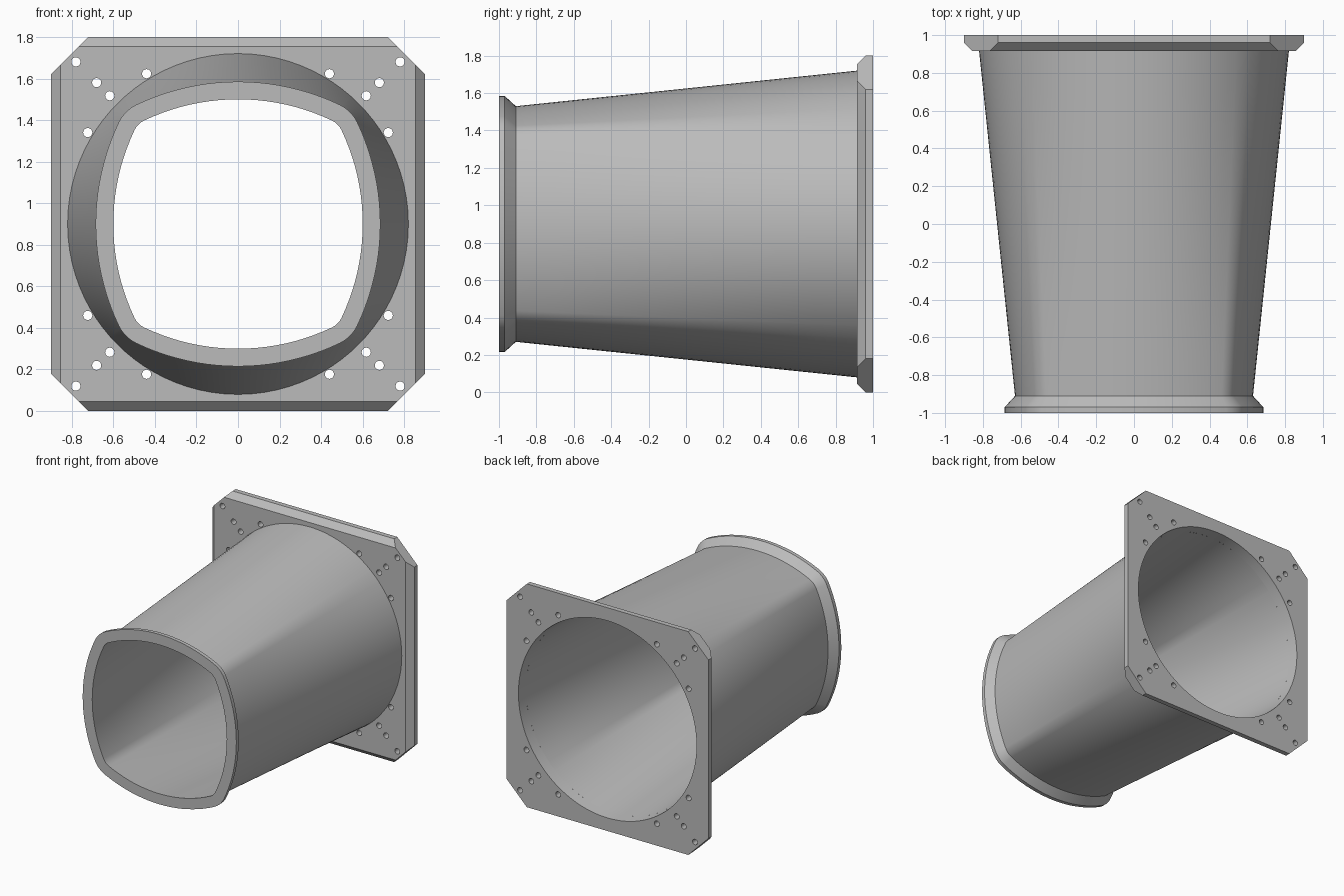
import bpy, bmesh
from math import sin, cos, atan2, sqrt, pi
from mathutils import Matrix, Vector

cube = bpy.data.objects.get("Cube")
if cube:
    bpy.data.objects.remove(cube, do_unlink=True)

MID_Z = 0.9
PLATE_FRONT, PLATE_BACK = 0.915, 1.0

grey = bpy.data.materials.new("plain grey")
grey.use_nodes = True
colour = (0.5, 0.5, 0.5, 1)
grey.diffuse_color = colour
grey.node_tree.nodes["Principled BSDF"].inputs["Base Color"].default_value = colour


def finish(bm, name):
    """Turn a bmesh into a named grey object."""
    bmesh.ops.recalc_face_normals(bm, faces=bm.faces)
    mesh = bpy.data.meshes.new(name)
    bm.to_mesh(mesh)
    bm.free()
    mesh.materials.append(grey)
    obj = bpy.data.objects.new(name, mesh)
    bpy.context.collection.objects.link(obj)
    return obj


def smooth(obj):
    bpy.ops.object.select_all(action="DESELECT")
    obj.select_set(True)
    bpy.context.view_layer.objects.active = obj
    bpy.ops.object.shade_smooth_by_angle(angle=pi / 6)


def bulged_square(offset, side_steps=10, corner_steps=10):
    """Square with bowed sides and rounded corners, as (x, z) points."""
    half, bow, fillet = 0.6, 1.05, 0.1
    d = bow - half
    k = (sqrt(2 * (bow - fillet) ** 2 - d * d) - d) / 2
    phi = atan2(k, k + d)
    quarter = []
    for i in range(-side_steps, side_steps):
        a = phi * i / side_steps
        quarter.append(((bow + offset) * cos(a) - d, (bow + offset) * sin(a)))
    for i in range(corner_steps):
        a = phi + (pi / 2 - 2 * phi) * i / corner_steps
        quarter.append((k + (fillet + offset) * cos(a), k + (fillet + offset) * sin(a)))
    points = []
    for _ in range(4):
        points += quarter
        quarter = [(-z, x) for x, z in quarter]
    return points


def to_circle(points, radius):
    """Push every point out along its own direction on to a circle."""
    return [tuple(Vector(p).normalized() * radius) for p in points]


def blend(a, b, t):
    return [tuple(Vector(p).lerp(Vector(q), t)) for p, q in zip(a, b)]


# Duct: outer and inner skins lofted from bulged square to circle, with a front rim
inner, rim, outer = bulged_square(0), bulged_square(0.085), bulged_square(0.03)
steps = 8
sections = []
for i in range(steps, -1, -1):
    t = i / steps
    sections.append((-1 + t * (PLATE_FRONT + 1), blend(inner, to_circle(inner, 0.787), t)))
sections += [(-1, rim), (-0.97, rim)]
for i in range(steps + 1):
    t = i / steps
    sections.append((-0.91 + t * (PLATE_FRONT + 0.91), blend(outer, to_circle(outer, 0.82), t)))

bm = bmesh.new()
rings = [[bm.verts.new((x, y, z + MID_Z)) for x, z in pts] for y, pts in sections]
for r, s in zip(rings, rings[1:]):
    for i in range(len(r)):
        j = (i + 1) % len(r)
        bm.faces.new((r[i], r[j], s[j], s[i]))
smooth(finish(bm, "duct_with_front_rim"))


# Mounting plate: clipped square with its four long front edges chamfered
def clipped_square(half, clip_sum=1.62):
    c = clip_sum - half
    pts = []
    p, q = (half, -c), (half, c)
    for _ in range(4):
        pts += [p, q]
        p, q = (-p[1], p[0]), (-q[1], q[0])
    return pts


bm = bmesh.new()
rings = [[bm.verts.new((x, y, z + MID_Z)) for x, z in clipped_square(h)]
         for y, h in ((PLATE_FRONT, 0.855), (0.96, 0.9), (PLATE_BACK, 0.9))]
for r, s in zip(rings, rings[1:]):
    for i in range(8):
        j = (i + 1) % 8
        bm.faces.new((r[i], r[j], s[j], s[i]))
bm.faces.new(rings[0])
bm.faces.new(rings[-1])
plate = finish(bm, "mounting_plate")

# Cutter: main bore and the bolt holes in each corner
bm = bmesh.new()


def add_cutter(x, z, r_front, r_back, segments):
    place = Matrix.Translation((x, 0.96, z + MID_Z)) @ Matrix.Rotation(-pi / 2, 4, "X")
    bmesh.ops.create_cone(bm, cap_ends=True, segments=segments, radius1=r_front,
                          radius2=r_back, depth=0.2, matrix=place)


add_cutter(0, 0, 0.782, 0.8, 120)
for sx in (-1, 1):
    for sz in (-1, 1):
        for x, z in ((0.78, 0.78), (0.68, 0.68), (0.617, 0.617), (0.44, 0.723), (0.723, 0.44)):
            add_cutter(sx * x, sz * z, 0.022, 0.022, 24)
cutter = finish(bm, "hole_cutter")
cutter.hide_render = True

cut = plate.modifiers.new("holes", "BOOLEAN")
cut.operation = "DIFFERENCE"
cut.solver = "EXACT"
cut.object = cutter
bpy.ops.object.select_all(action="DESELECT")
plate.select_set(True)
bpy.context.view_layer.objects.active = plate
bpy.ops.object.modifier_apply(modifier=cut.name)
bpy.data.objects.remove(cutter, do_unlink=True)
smooth(plate)
